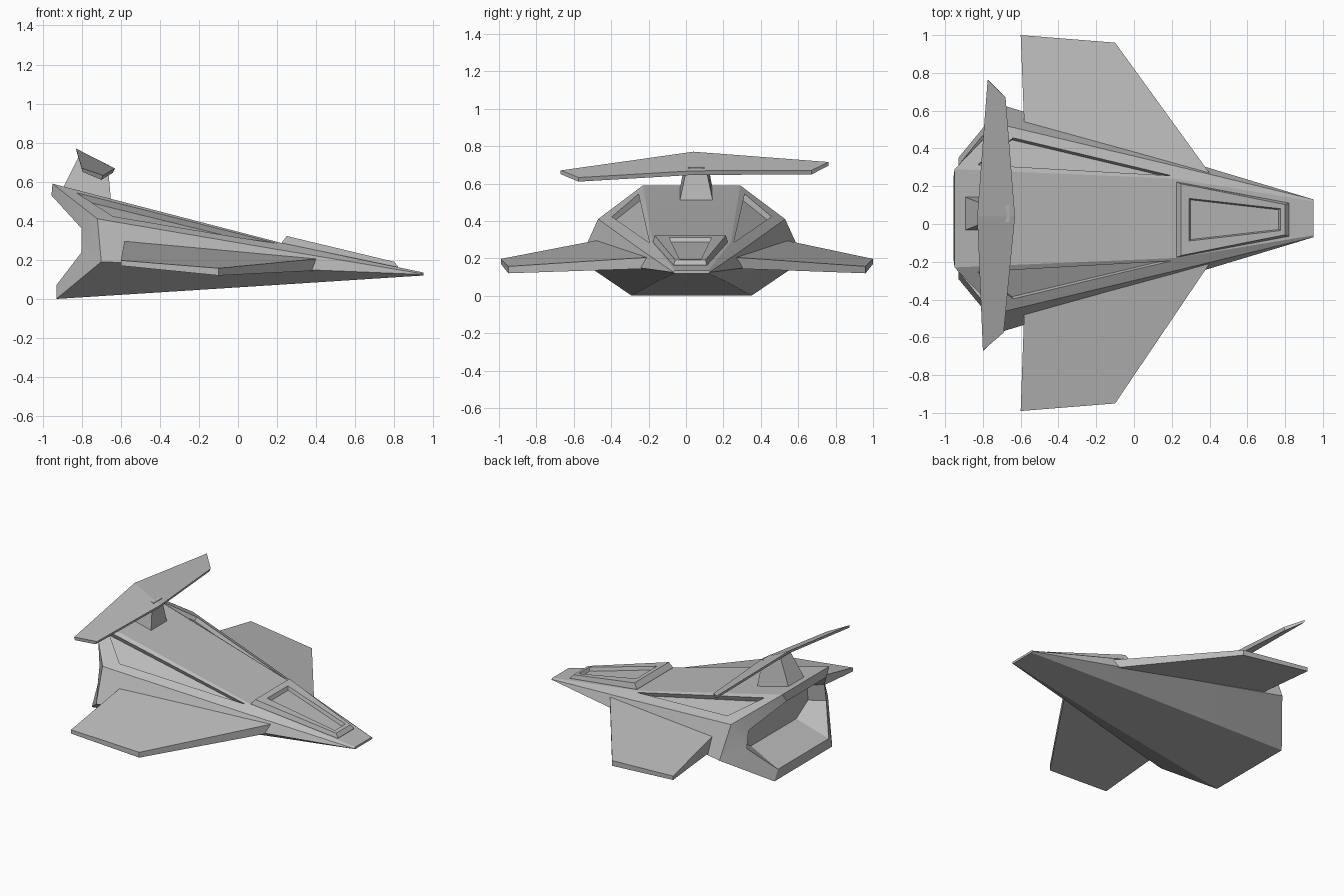
import bpy, bmesh
from mathutils import Vector

cube = bpy.data.objects.get("Cube")
if cube:
    bpy.data.objects.remove(cube, do_unlink=True)

CY = 0.03  # centre line of the hull

grey = bpy.data.materials.new("hull grey")
grey.use_nodes = True
COLOR = (0.5, 0.5, 0.5, 1)
grey.diffuse_color = COLOR
grey.node_tree.nodes["Principled BSDF"].inputs["Base Color"].default_value = COLOR


def loft(name, rings):
    """Skin a list of equal-length closed rings and cap both ends."""
    bm = bmesh.new()
    loops = [[bm.verts.new(p) for p in ring] for ring in rings]
    n = len(loops[0])
    for a, b in zip(loops, loops[1:]):
        for i in range(n):
            j = (i + 1) % n
            bm.faces.new((a[i], a[j], b[j], b[i]))
    bm.faces.new(loops[0][::-1])
    bm.faces.new(loops[-1])
    bmesh.ops.recalc_face_normals(bm, faces=bm.faces)
    mesh = bpy.data.meshes.new(name)
    bm.to_mesh(mesh)
    bm.free()
    mesh.materials.append(grey)
    obj = bpy.data.objects.new(name, mesh)
    bpy.context.collection.objects.link(obj)
    return obj


def mirrored(half):
    """Close a half section (x, half width, z) across the centre line."""
    left = [(x, CY + y, z) for x, y, z in half]
    right = [(x, CY - y, z) for x, y, z in reversed(half)]
    return left + right


def select_only(obj):
    bpy.ops.object.select_all(action='DESELECT')
    obj.select_set(True)
    bpy.context.view_layer.objects.active = obj


# Hull: roof, shoulder, chine and keel points from nose to rear rim, then the engine bay
hull = loft("hull", [mirrored(h) for h in (
    [(0.95, 0.09, 0.135), (0.95, 0.1, 0.128), (0.95, 0.1, 0.125), (0.95, 0.09, 0.12)],
    [(0.22, 0.21, 0.287), (0.22, 0.277, 0.25), (0.22, 0.32, 0.155), (0.22, 0.19, 0.073)],
    [(-0.95, 0.26, 0.59), (-0.72, 0.5, 0.41), (-0.70, 0.6, 0.19), (-0.93, 0.32, 0.0)],
    [(-0.955, 0.22, 0.53), (-0.8, 0.42, 0.36), (-0.8, 0.44, 0.24), (-0.93, 0.28, 0.07)],
    [(-0.70, 0.2, 0.45), (-0.70, 0.37, 0.35), (-0.70, 0.38, 0.24), (-0.70, 0.25, 0.16)],
)])

# Recessed triangular panels beside the roof
for side in (1, -1):
    tri = [Vector((x, CY + side * y, z)) for x, y, z in
           ((-0.83, 0.28, 0.535), (-0.64, 0.425, 0.42), (0.2, 0.225, 0.283))]
    normal = (tri[1] - tri[0]).cross(tri[2] - tri[0]).normalized()
    if normal.z < 0:
        normal.negate()
    cutter = loft("panel_cutter", [[p + normal * d for p in tri] for d in (0.04, -0.025)])
    cutter.hide_render = True
    mod = hull.modifiers.new("panel", 'BOOLEAN')
    mod.operation = 'DIFFERENCE'
    mod.solver = 'EXACT'
    mod.object = cutter
    select_only(hull)
    bpy.ops.object.modifier_apply(modifier=mod.name)
    bpy.data.objects.remove(cutter, do_unlink=True)

select_only(hull)
bpy.ops.object.shade_smooth_by_angle(angle=0.35)


# Canopy: raised frame with a sunken window
def frame(x0, y0, z0, x1, y1, z1):
    c = CY - 0.007
    return [(x0, c + y0, z0), (x0, c - y0, z0), (x1, c - y1, z1), (x1, c + y1, z1)]


loft("canopy", [
    frame(0.22, 0.2, 0.25, 0.82, 0.09, 0.13),
    frame(0.225, 0.2, 0.29, 0.82, 0.088, 0.165),
    frame(0.25, 0.19, 0.322, 0.80, 0.08, 0.19),
    frame(0.29, 0.113, 0.312, 0.775, 0.058, 0.196),
    frame(0.30, 0.105, 0.287, 0.765, 0.052, 0.172),
])

# Wings: swept plates, each corner is x, centre, half width, top and bottom height
corners = ((-0.58, 0.03, 0.46, 0.305, 0.2), (0.40, 0.03, 0.24, 0.205, 0.145),
           (-0.1, 0.005, 0.955, 0.157, 0.12), (-0.6, 0.005, 0.995, 0.197, 0.17))
for side, name in ((1, "left_wing"), (-1, "right_wing")):
    loft(name, [[(c[0], c[1] + side * c[2], c[k]) for c in corners] for k in (3, 4)])

# Tail plane, split along its middle so that both halves droop, slightly tilted
centre = [(-0.83, 0.04, 0.77), (-0.63, 0.04, 0.668)]
left_tip = [(-0.775, 0.762, 0.715), (-0.68, 0.67, 0.67)]
right_tip = [(-0.8, -0.67, 0.67), (-0.69, -0.575, 0.632)]


def slab(edge):
    low = [(edge[0][0] + 0.005, edge[0][1], edge[0][2] - 0.02),
           (edge[1][0] - 0.01, edge[1][1], edge[1][2] - 0.022)]
    return edge + low[::-1]


loft("tail_plane", [slab(left_tip), slab(centre), slab(right_tip)])


# Pylon carrying the tail plane, and its small top cap
def block(x0, x1, half, z0, z1):
    c = 0.055
    return [(x0, c - half, z0), (x1, c - half, z1), (x1, c + half, z1), (x0, c + half, z0)]


loft("tail_pylon", [block(-0.9, -0.65, 0.09, 0.56, 0.5),
                    block(-0.81, -0.665, 0.055, 0.74, 0.665)])
loft("pylon_cap", [block(-0.685, -0.66, 0.045, 0.66, 0.66),
                   block(-0.685, -0.66, 0.045, 0.693, 0.686)])
